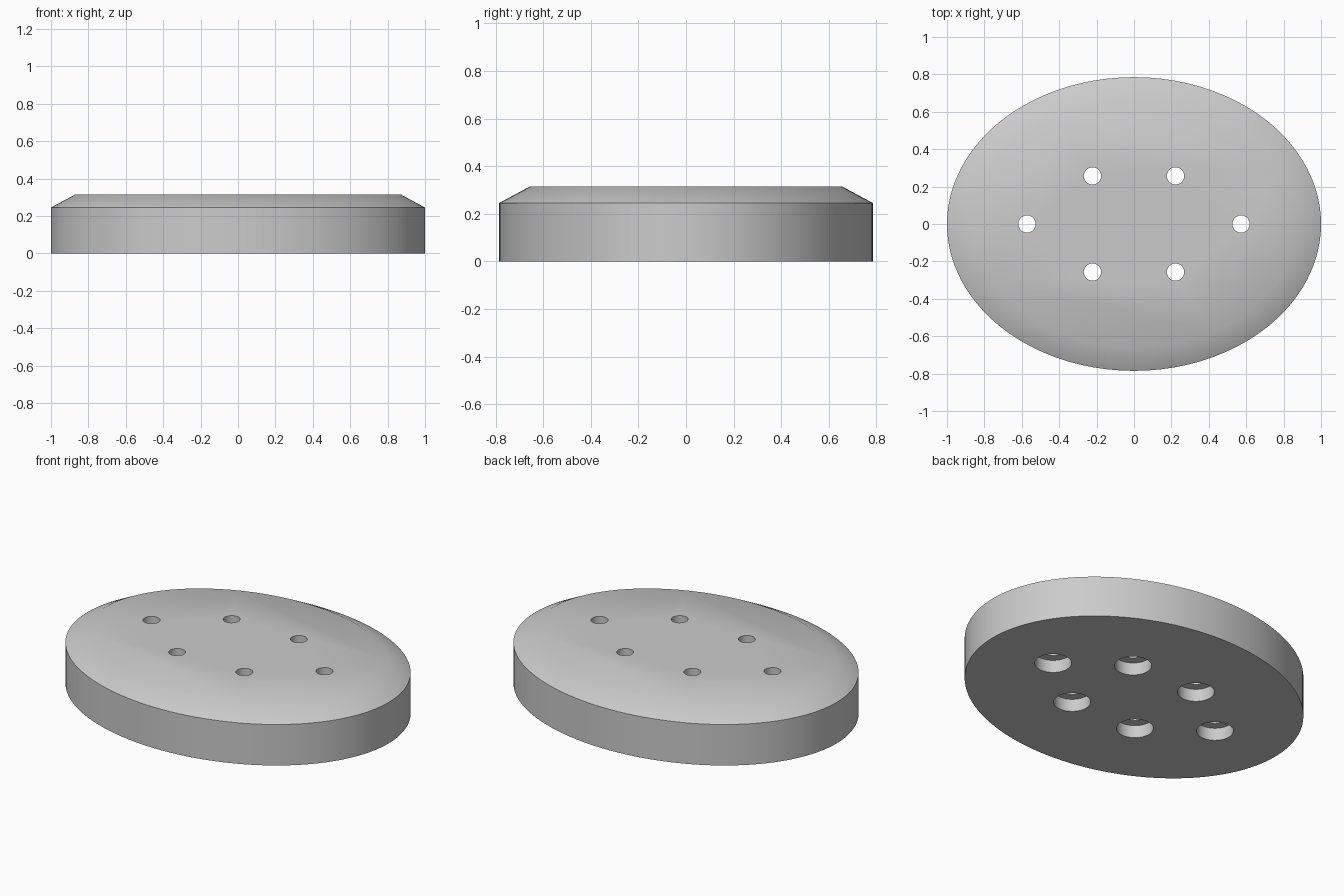
import bpy
import bmesh
from math import cos, sin, pi, hypot, radians

cube = bpy.data.objects.get("Cube")
if cube:
    bpy.data.objects.remove(cube, do_unlink=True)

HALF_X, HALF_Y = 1.0, 0.785
RIM_Z, TOP_Z, BEVEL = 0.245, 0.315, 0.13


def ellipse_ring(bm, z, inset, n=128):
    """Ring of vertices on the ellipse, moved inwards along its normal."""
    ring = []
    for i in range(n):
        c, s = cos(2 * pi * i / n), sin(2 * pi * i / n)
        nx, ny = HALF_Y * c, HALF_X * s
        d = inset / hypot(nx, ny)
        ring.append(bm.verts.new((HALF_X * c - nx * d, HALF_Y * s - ny * d, z)))
    return ring


def circle_ring(bm, x, y, z, r, n=48):
    return [bm.verts.new((x + r * cos(2 * pi * i / n), y + r * sin(2 * pi * i / n), z))
            for i in range(n)]


def skin(bm, rings):
    """Closed solid through a stack of rings, bottom to top."""
    for a, b in zip(rings, rings[1:]):
        for i in range(len(a)):
            j = (i + 1) % len(a)
            bm.faces.new((a[i], a[j], b[j], b[i]))
    bm.faces.new(rings[0][::-1])
    bm.faces.new(rings[-1])


def make_object(name, bm):
    mesh = bpy.data.meshes.new(name)
    bm.normal_update()
    bm.to_mesh(mesh)
    bm.free()
    obj = bpy.data.objects.new(name, mesh)
    bpy.context.collection.objects.link(obj)
    return obj


grey = bpy.data.materials.new("plain grey")
grey.use_nodes = True
grey.diffuse_color = (0.6, 0.6, 0.6, 1)
grey.node_tree.nodes["Principled BSDF"].inputs["Base Color"].default_value = (0.6, 0.6, 0.6, 1)

# Oval plate with a sloping upper rim
bm = bmesh.new()
skin(bm, [ellipse_ring(bm, 0, 0), ellipse_ring(bm, RIM_Z, 0), ellipse_ring(bm, TOP_Z, BEVEL)])
plate = make_object("oval_plate", bm)
plate.data.materials.append(grey)

# Six stepped holes: wide recess below, narrow through-hole above
holes = [(side * x, y) for side in (-1, 1)
         for x, y in ((0.572, 0), (0.222, 0.257), (0.222, -0.257))]
profile = [(0.1, -0.1), (0.1, 0.075), (0.046, 0.075), (0.046, 0.5)]
bm = bmesh.new()
for x, y in holes:
    skin(bm, [circle_ring(bm, x, y, z, r) for r, z in profile])
cutter = make_object("hole_cutter", bm)
cutter.data.materials.append(grey)
cutter.hide_render = True

# Cut the holes, then drop the helper
cut = plate.modifiers.new("holes", 'BOOLEAN')
cut.operation = 'DIFFERENCE'
cut.solver = 'EXACT'
cut.object = cutter
bpy.ops.object.select_all(action='DESELECT')
bpy.context.view_layer.objects.active = plate
plate.select_set(True)
bpy.ops.object.modifier_apply(modifier=cut.name)
bpy.data.objects.remove(cutter, do_unlink=True)

# Rounded look across the sloping rim, crisp at the outer edge and holes
bpy.ops.object.shade_smooth_by_angle(angle=radians(32))
